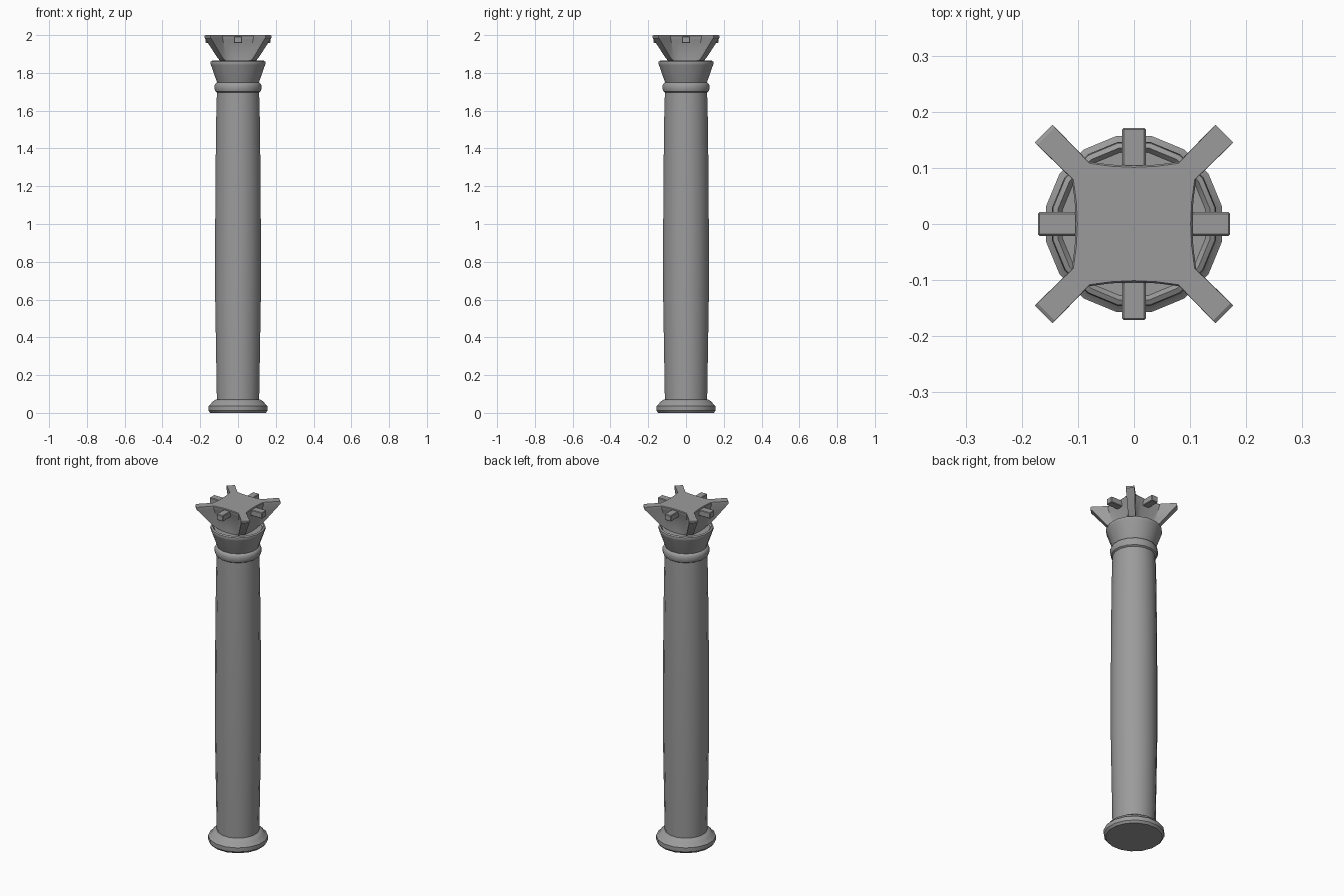
import bpy, bmesh, math
from mathutils import Matrix

cube = bpy.data.objects.get("Cube")
if cube:
    bpy.data.objects.remove(cube, do_unlink=True)

stone = bpy.data.materials.new("grey_stone")
stone.use_nodes = True
GREY = (0.33, 0.33, 0.33, 1)
stone.diffuse_color = GREY
stone.node_tree.nodes["Principled BSDF"].inputs["Base Color"].default_value = GREY


def finish(name, bm, angle=35):
    bmesh.ops.recalc_face_normals(bm, faces=bm.faces)
    mesh = bpy.data.meshes.new(name)
    bm.to_mesh(mesh)
    bm.free()
    mesh.materials.append(stone)
    obj = bpy.data.objects.new(name, mesh)
    bpy.context.collection.objects.link(obj)
    bpy.ops.object.select_all(action="DESELECT")
    obj.select_set(True)
    bpy.context.view_layer.objects.active = obj
    bpy.ops.object.shade_smooth_by_angle(angle=math.radians(angle))
    return obj


def loft(name, rings, angle=35):
    """Skin a stack of equal-length rings and cap both ends."""
    bm = bmesh.new()
    loops = [[bm.verts.new(p) for p in ring] for ring in rings]
    n = len(loops[0])
    for low, high in zip(loops, loops[1:]):
        for i in range(n):
            j = (i + 1) % n
            bm.faces.new((low[i], low[j], high[j], high[i]))
    bm.faces.new(loops[0][::-1])
    bm.faces.new(loops[-1])
    return finish(name, bm, angle)


def lathe(name, profile, sides=16):
    turns = [math.tau * (i + 0.5) / sides for i in range(sides)]
    return loft(name, [[(r * math.cos(a), r * math.sin(a), z) for a in turns]
                       for r, z in profile])


# Turned parts, as (radius, height)
lathe("base", [(0.15, 0), (0.16, 0.012), (0.16, 0.036), (0.148, 0.045),
               (0.138, 0.06), (0.118, 0.072)])
lathe("shaft", [(0.114, 0.06), (0.118, 0.3), (0.123, 0.6), (0.123, 1.0),
                (0.121, 1.3), (0.117, 1.6), (0.113, 1.72)])
lathe("collar", [(0.112, 1.695), (0.122, 1.702), (0.126, 1.715), (0.126, 1.735),
                 (0.12, 1.745), (0.108, 1.752)])
lathe("bell", [(0.108, 1.74), (0.114, 1.752), (0.146, 1.842), (0.149, 1.85),
               (0.147, 1.86), (0.138, 1.865), (0.13, 1.855)])


# Four-horned capital: each level is one side's outline turned four times
def horned_ring(z, tip_x, tip_y, bend_x, bend_y, middle):
    side = [(tip_x, tip_y), (bend_x, bend_y),
            (bend_x * 0.5, middle + (bend_y - middle) * 0.25), (0, middle)]
    side += [(-x, y) for x, y in side[-2::-1]]
    ring = []
    for k in range(4):
        c, s = math.cos(k * math.pi / 2), math.sin(k * math.pi / 2)
        ring += [(x * c - y * s, x * s + y * c, z) for x, y in side]
    return ring


loft("horned_capital", [
    horned_ring(1.855, 0.06, 0.085, 0.045, 0.088, 0.09),
    horned_ring(1.885, 0.085, 0.112, 0.062, 0.09, 0.088),
    horned_ring(1.975, 0.138, 0.17, 0.08, 0.107, 0.099),
    horned_ring(1.985, 0.145, 0.177, 0.081, 0.111, 0.104),
    horned_ring(1.996, 0.145, 0.177, 0.081, 0.111, 0.104),
    horned_ring(2.0, 0.141, 0.172, 0.079, 0.108, 0.101)], 30)

# Small block standing out from the middle of each side
for k, name in enumerate(("right_block", "front_block", "left_block", "back_block")):
    bm = bmesh.new()
    bmesh.ops.create_cube(bm, size=1, matrix=Matrix.Translation((-0.125, 0, 1.975))
                          @ Matrix.Diagonal((0.092, 0.042, 0.035, 1)))
    bmesh.ops.bevel(bm, geom=bm.edges[:], offset=0.003, segments=1, affect="EDGES")
    bmesh.ops.rotate(bm, verts=bm.verts, matrix=Matrix.Rotation(k * math.pi / 2, 3, "Z"))
    finish(name, bm, 30)
